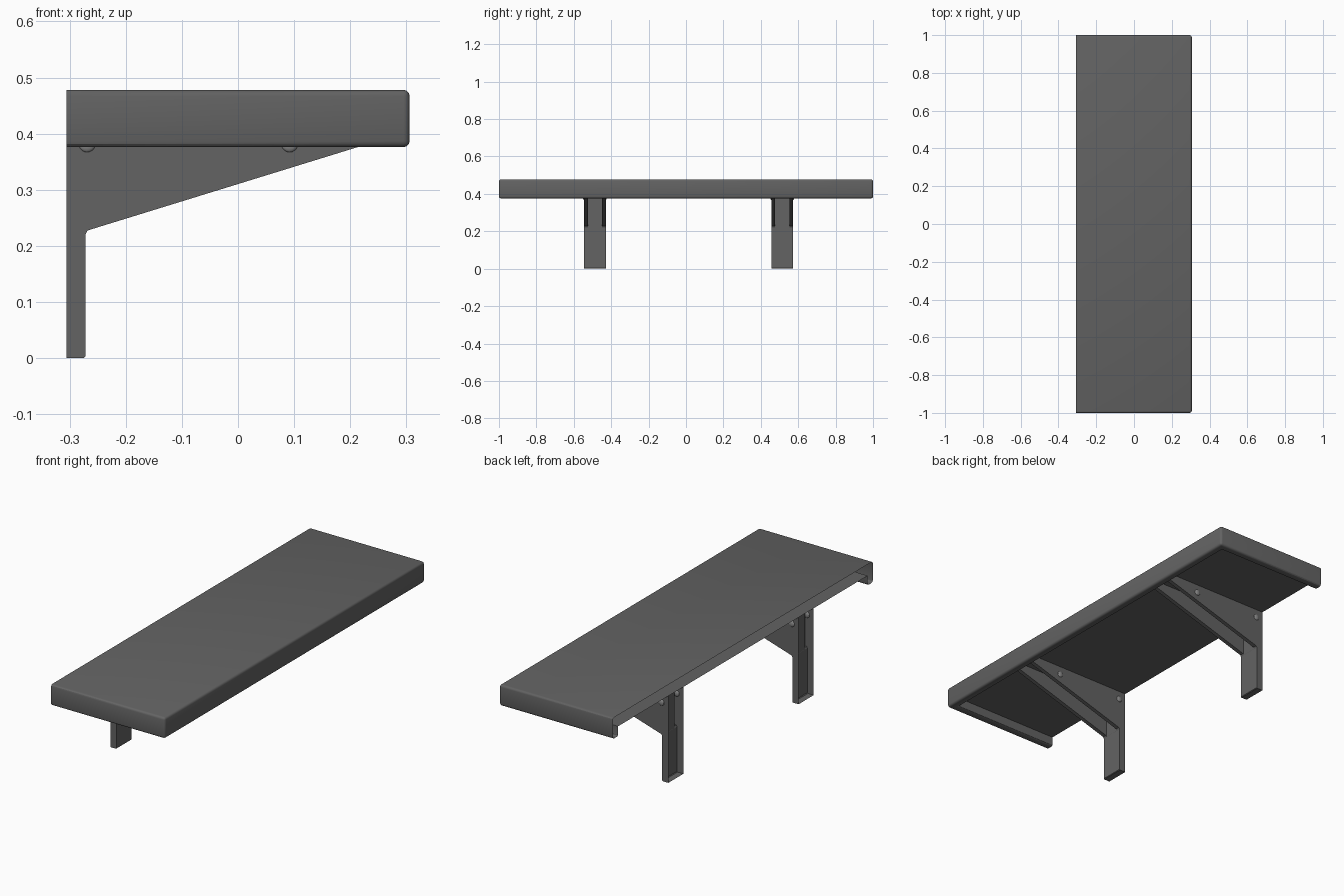
import bpy, bmesh
from mathutils import Matrix, Vector

if "Cube" in bpy.data.objects:
    bpy.data.objects.remove(bpy.data.objects["Cube"])

X, Y = 0.306, 1.0            # half depth and half length of the shelf
BOTTOM, TOP = 0.376, 0.478   # shelf rim bottom and top surface
UNDER = 0.423                # underside of the shelf, inside the rim
RIM = 0.04                   # width of the rim

dark = bpy.data.materials.new("dark_metal")
dark.diffuse_color = (0.125, 0.125, 0.125, 1)
dark.use_nodes = True
dark.node_tree.nodes["Principled BSDF"].inputs["Base Color"].default_value = dark.diffuse_color
steel = bpy.data.materials.new("screw_steel")
steel.diffuse_color = (0.25, 0.25, 0.25, 1)
steel.use_nodes = True
steel.node_tree.nodes["Principled BSDF"].inputs["Base Color"].default_value = steel.diffuse_color


def finish(name, bm, mat=dark):
    bmesh.ops.recalc_face_normals(bm, faces=bm.faces)
    mesh = bpy.data.meshes.new(name)
    bm.to_mesh(mesh)
    bm.free()
    mesh.materials.append(mat)
    ob = bpy.data.objects.new(name, mesh)
    bpy.context.collection.objects.link(ob)
    return ob


def box(name, lo, hi, radius=0.0):
    bm = bmesh.new()
    lo, hi = Vector(lo), Vector(hi)
    m = Matrix.Translation((lo + hi) / 2) @ Matrix.Diagonal((*(hi - lo), 1))
    bmesh.ops.create_cube(bm, size=1, matrix=m)
    if radius:
        # all edges are rounded except those of the flat back
        edges = [e for e in bm.edges if not all(abs(v.co.x - lo.x) < 1e-5 for v in e.verts)]
        bmesh.ops.bevel(bm, geom=edges, offset=radius, segments=3,
                        profile=0.5, affect='EDGES')
    return finish(name, bm)


def cut(ob, lo, hi):
    cutter = box("cutter", lo, hi)
    cutter.hide_render = True
    mod = ob.modifiers.new("cut", 'BOOLEAN')
    mod.operation = 'DIFFERENCE'
    mod.solver = 'EXACT'
    mod.object = cutter
    bpy.context.view_layer.objects.active = ob
    bpy.ops.object.modifier_apply(modifier=mod.name)
    bpy.data.objects.remove(cutter)


def open_faces(bm, test):
    faces = [f for f in bm.faces if all(test(v.co) for v in f.verts)]
    bmesh.ops.delete(bm, geom=faces, context='FACES')


def smooth(ob):
    bpy.ops.object.select_all(action='DESELECT')
    ob.select_set(True)
    bpy.context.view_layer.objects.active = ob
    bpy.ops.object.shade_smooth_by_angle()


# Shelf: rounded slab with a recessed underside and an open back
shelf = box("shelf_top", (-X, -Y, BOTTOM), (X, Y, TOP), 0.011)
cut(shelf, (-X - 0.1, -Y + RIM, BOTTOM - 0.1), (X - RIM, Y - RIM, UNDER))
bm = bmesh.new()
bm.from_mesh(shelf.data)
inner = [e for e in bm.edges if all(
    abs(v.co.z - BOTTOM) < 1e-4 and v.co.x < X - RIM + 1e-4 and abs(v.co.y) < Y - RIM + 1e-4
    for v in e.verts)]
bmesh.ops.bevel(bm, geom=inner, offset=0.009, segments=3, profile=0.5, affect='EDGES')
open_faces(bm, lambda c: abs(c.x + X) < 1e-4)
bm.to_mesh(shelf.data)
bm.free()
smooth(shelf)

# Brackets: hollow leg with two hollow cheeks, open against the wall
HALF, CHEEK, FRONT = 0.058, 0.02, -0.272
PROFILE = [(-X, 0.0), (FRONT - 0.003, 0.0), (FRONT, 0.003), (FRONT, 0.220), (-0.268, 0.2275),
           (0.262, 0.391), (0.262, UNDER), (-X, UNDER)]


def bracket(name, cy):
    bm = bmesh.new()
    face = bm.faces.new([bm.verts.new((x, cy - HALF, z)) for x, z in PROFILE])
    new = bmesh.ops.extrude_face_region(bm, geom=[face])["geom"]
    bmesh.ops.translate(bm, vec=(0, 2 * HALF, 0),
                        verts=[v for v in new if isinstance(v, bmesh.types.BMVert)])
    ob = finish(name, bm)
    gap = HALF - CHEEK
    cut(ob, (FRONT, cy - gap, 0.221), (0.4, cy + gap, UNDER + 0.1))
    bm = bmesh.new()
    bm.from_mesh(ob.data)
    open_faces(bm, lambda c: abs(c.x + X) < 1e-4)
    open_faces(bm, lambda c: abs(c.z - UNDER) < 1e-4)
    bm.to_mesh(ob.data)
    bm.free()


# Domed screw heads on the outer sides of the cheeks
def screw(name, x, y):
    bm = bmesh.new()
    m = Matrix.Translation((x, y, 0.382)) @ Matrix.Diagonal((0.015, 0.006, 0.015, 1))
    bmesh.ops.create_uvsphere(bm, u_segments=16, v_segments=10, radius=1, matrix=m)
    smooth(finish(name, bm, steel))


for side, cy in (("near", -0.487), ("far", 0.515)):
    bracket(side + "_bracket", cy)
    for place, x in (("rear", -0.269), ("middle", 0.092)):
        for s, face in ((-1, "front"), (1, "back")):
            screw(f"{side}_{place}_{face}_screw", x, cy + s * HALF)
